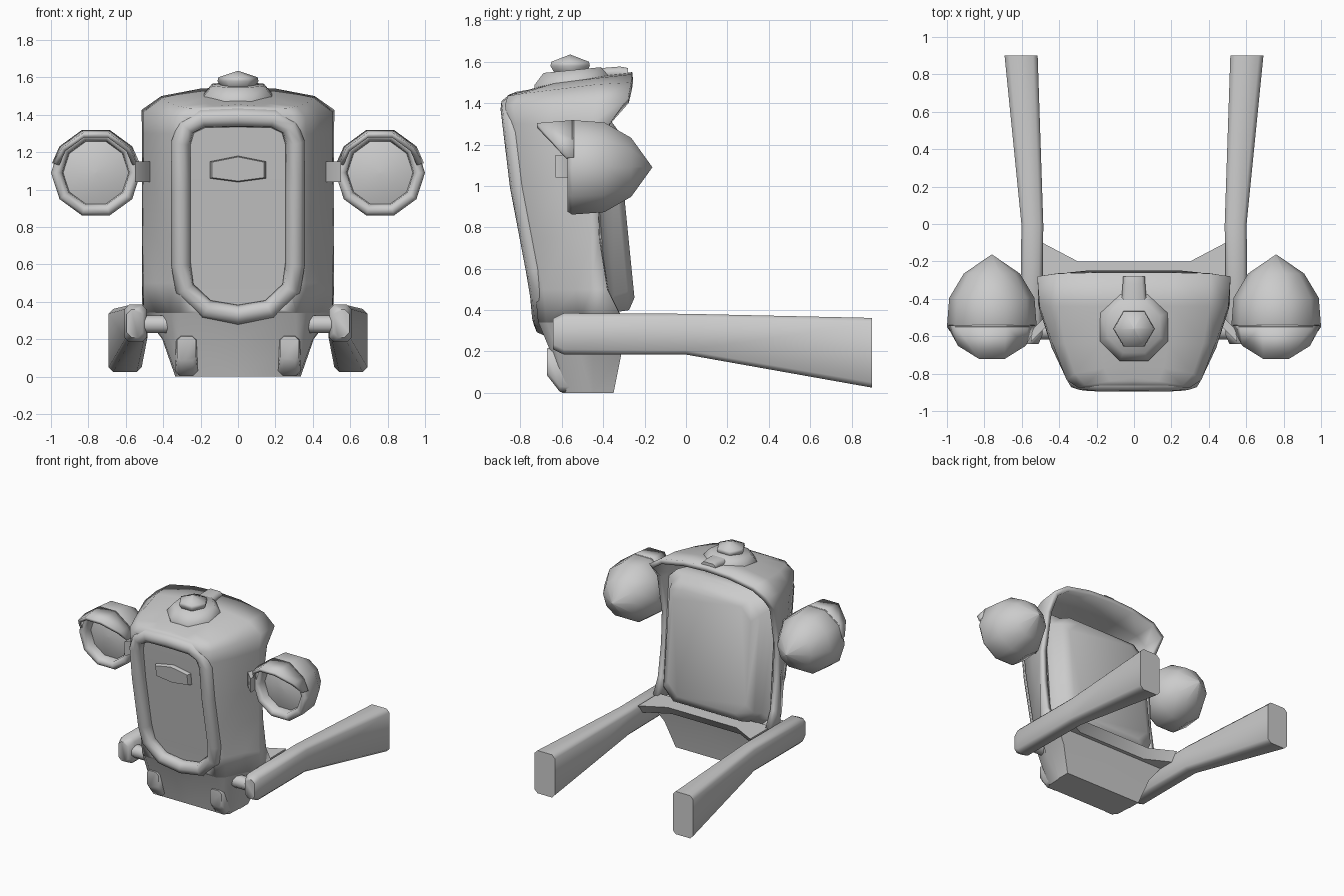
import bpy, bmesh, math

if "Cube" in bpy.data.objects:
    bpy.data.objects.remove(bpy.data.objects["Cube"])


def finish(ob, angle=55):
    bpy.ops.object.select_all(action='DESELECT')
    ob.select_set(True)
    bpy.context.view_layer.objects.active = ob
    bpy.ops.object.shade_smooth_by_angle(angle=math.radians(angle))


def loft(name, rings, closed=True, caps=True, mirror=False, fix=True, angle=55):
    """Skin a list of equal-length point rings."""
    bm = bmesh.new()
    vs = [[bm.verts.new(p) for p in r] for r in rings]
    n = len(rings[0])
    for a, b in zip(vs, vs[1:]):
        for j in range(n if closed else n - 1):
            k = (j + 1) % n
            bm.faces.new((a[j], a[k], b[k], b[j]))
    if caps:
        bm.faces.new(vs[0][::-1])
        bm.faces.new(vs[-1])
    bmesh.ops.remove_doubles(bm, verts=bm.verts, dist=1e-5)
    if fix:
        bmesh.ops.recalc_face_normals(bm, faces=bm.faces)
    me = bpy.data.meshes.new(name)
    bm.to_mesh(me)
    bm.free()
    ob = bpy.data.objects.new(name, me)
    bpy.context.collection.objects.link(ob)
    finish(ob, angle)
    if mirror:
        ob.modifiers.new("Mirror", 'MIRROR')
    return ob


def rect(x0, x1, z0, z1, c, y, tilt=0.0):
    """Chamfered rectangle facing y, optionally leaning with height."""
    pts = [(x0 + c, z0), (x1 - c, z0), (x1, z0 + c), (x1, z1 - c),
           (x1 - c, z1), (x0 + c, z1), (x0, z1 - c), (x0, z0 + c)]
    return [(x, y + tilt * (z - 0.9), z) for x, z in pts]


def front_y(z):
    """Leaning front face of the shell."""
    t = [(0.0, -0.57), (0.28, -0.68), (0.34, -0.715), (0.5, -0.73), (1.0, -0.825), (1.39, -0.872), (1.5, -0.872)]
    for (a, ya), (b, yb) in zip(t, t[1:]):
        if z <= b:
            return ya + (yb - ya) * (z - a) / (b - a)
    return t[-1][1]


def u_section(z, yr):
    f = front_y(z)
    return [(0, f, z), (0.31, f, z), (0.365, f + 0.04, z),
            (0.44, f + 0.20, z), (0.505, -0.46, z), (0.512, yr, z)]


# Grille shell and hood top: open U sections, thickened inwards
rings = [u_section(*s) for s in ((0.34, -0.30), (0.5, -0.38), (0.75, -0.42), (1.0, -0.43), (1.3, -0.37))]
rings.append([(0, -0.875, 1.39), (0.30, -0.875, 1.39), (0.36, -0.835, 1.39),
              (0.435, -0.64, 1.40), (0.505, -0.44, 1.415), (0.517, -0.28, 1.425)])
rings.append([(0, -0.862, 1.438), (0.26, -0.862, 1.435), (0.315, -0.80, 1.445),
              (0.37, -0.64, 1.465), (0.405, -0.44, 1.49), (0.41, -0.265, 1.50)])
rings.append([(0, -0.84, 1.447), (0.13, -0.84, 1.445), (0.16, -0.77, 1.46),
              (0.18, -0.64, 1.495), (0.20, -0.44, 1.52), (0.20, -0.26, 1.54)])
rings.append([(0, -0.84, 1.447), (0, -0.82, 1.455), (0, -0.76, 1.465),
              (0, -0.64, 1.50), (0, -0.44, 1.53), (0, -0.26, 1.55)])
shell = loft("grille_shell", rings, closed=False, caps=False, mirror=True, fix=False)
sol = shell.modifiers.new("Thickness", 'SOLIDIFY')
sol.thickness = 0.04
sol.offset = -1

# Grille opening cut through the front
half = [(0, 0.345), (0.16, 0.375), (0.27, 0.49), (0.285, 1.26), (0.25, 1.33), (0.18, 1.36), (0, 1.365)]
loop = half + [(-x, z) for x, z in half[-2:0:-1]]
cutter = loft("grille_cutter", [[(x, y, z) for x, z in loop] for y in (-1.1, -0.63)])
cutter.hide_render = True
cutter.display_type = 'WIRE'
cut = shell.modifiers.new("Opening", 'BOOLEAN')
cut.object = cutter
cut.solver = 'EXACT'

# Rounded rim around the opening
half = [(0, 0.33), (0.17, 0.36), (0.285, 0.47), (0.305, 0.6), (0.305, 1.0), (0.305, 1.25),
        (0.275, 1.335), (0.19, 1.38), (0, 1.385)]
loop = half + [(-x, z) for x, z in half[-2:0:-1]]
cu = bpy.data.curves.new("grille_rim", 'CURVE')
cu.dimensions = '3D'
cu.bevel_depth = 0.053
cu.bevel_resolution = 2
sp = cu.splines.new('POLY')
sp.points.add(len(loop) - 1)
for p, (x, z) in zip(sp.points, loop):
    p.co = (x, front_y(z) + 0.026, z, 1)
sp.use_cyclic_u = True
rim = bpy.data.objects.new("grille_rim", cu)
bpy.context.collection.objects.link(rim)
bpy.ops.object.select_all(action='DESELECT')
rim.select_set(True)
bpy.context.view_layer.objects.active = rim
bpy.ops.object.convert(target='MESH')
finish(bpy.context.view_layer.objects.active, 75)

# Recessed grille panel and its badge plate
rows = []
for z in (0.33, 0.5, 1.0, 1.37):
    f = front_y(z) + 0.042
    rows.append([(-0.32, f, z), (0.32, f, z), (0.32, f + 0.04, z), (-0.32, f + 0.04, z)])
loft("grille_panel", rows)
badge = [(-0.15, 1.06), (0, 1.04), (0.15, 1.06), (0.15, 1.15), (0, 1.18), (-0.15, 1.15)]
loft("badge_plate", [[(x * s, front_y(z) + d, 1.11 + (z - 1.11) * s) for x, z in badge]
                     for d, s in ((0.07, 1), (0.03, 1), (0.01, 0.92))])

# Radiator block seen from behind
loft("radiator", [rect(-0.42, 0.42, 0.36, 1.35, 0.06, -0.50, -0.08),
                  rect(-0.465, 0.465, 0.36, 1.35, 0.07, -0.42, -0.08),
                  rect(-0.42, 0.42, 0.39, 1.33, 0.08, -0.39, -0.10),
                  rect(-0.395, 0.395, 0.40, 1.32, 0.09, -0.325, -0.10),
                  rect(-0.34, 0.34, 0.46, 1.27, 0.09, -0.293, -0.10)], angle=65)

# Lower apron continuing the shell down to the ground
rings = []
for z, f, w1, w2, w, r in ((0, -0.60, 0.29, 0.325, 0.335, -0.35), (0.2, -0.655, 0.31, 0.36, 0.405, -0.31)):
    rings.append([(0, f, z), (w1, f, z), (w2, f + 0.03, z), (w - 0.005, f + 0.14, z), (w, -0.45, z), (w, r, z), (0, r, z)])
rings.append(u_section(0.345, -0.27) + [(0, -0.27, 0.345)])
loft("lower_apron", rings, closed=False, mirror=True)

# Cross member with flared ends joining the rails
plan = [(0, -0.36), (0.49, -0.36), (0.49, -0.10), (0.30, -0.20), (0, -0.20)]
loft("cross_member", [[(x, y - d, z) for x, y in plan] for z, d in ((0.31, 0.05), (0.38, 0))],
     closed=False, mirror=True, angle=30)

# Chassis rails
loft("chassis_rail", [rect(0.51, 0.595, 0.21, 0.36, 0.025, -0.642),
                      rect(0.488, 0.608, 0.185, 0.385, 0.025, -0.59),
                      rect(0.485, 0.602, 0.185, 0.382, 0.02, 0.0),
                      rect(0.515, 0.692, 0.025, 0.362, 0.025, 0.9)], mirror=True, angle=60)
loft("rail_bracket", [[(x, -0.57 + 0.05 * math.cos(a), 0.28 + 0.05 * math.sin(a))
                       for a in [math.pi / 4 * (i + .5) for i in range(8)]]
                      for x in (0.36, 0.52)], mirror=True)

# Bumper guards
loft("bumper_guard", [rect(0.215, 0.335, 0.005, 0.22, 0.02, -0.54),
                      rect(0.215, 0.335, 0.005, 0.225, 0.025, -0.61),
                      rect(0.225, 0.325, 0.085, 0.215, 0.02, -0.672)], mirror=True, angle=65)

# Headlamps: ten-sided bowl, rolled rim and bulging lens
CX, CZ = 0.76, 1.09


def lamp_ring(y, r):
    return [(CX + r * math.cos(i * math.pi / 5), y, CZ + r * math.sin(i * math.pi / 5)) for i in range(10)]


prof = [(-0.163, 0.001), (-0.265, 0.15), (-0.395, 0.228), (-0.55, 0.24), (-0.573, 0.225),
        (-0.573, 0.20), (-0.555, 0.18), (-0.50, 0.175), (-0.525, 0.10), (-0.53, 0.001)]
loft("headlamp", [lamp_ring(y, r) for y, r in prof], mirror=True, angle=60)

# Peaked visors over the lamps
arc = [(12, -0.58), (36, -0.65), (72, -0.72), (108, -0.72), (144, -0.65), (168, -0.58)]
back, lip = [], []
for deg, y in arc:
    c, s = math.cos(math.radians(deg)), math.sin(math.radians(deg))
    back.append((CX + 0.228 * c, -0.54, CZ + 0.228 * s))
    lip.append((CX + 0.212 * c, y, CZ + 0.212 * s))
visor = loft("headlamp_visor", [back, lip], closed=False, caps=False, mirror=True)
th = visor.modifiers.new("Thickness", 'SOLIDIFY')
th.thickness = 0.025
th.offset = 0
loft("headlamp_stalk", [[(x, y + d, z) for y, z in ((-0.63, 1.04), (-0.57, 1.04), (-0.57, 1.15), (-0.63, 1.15))]
                        for x, d in ((0.45, 0.10), (0.55, 0.0))], mirror=True)


# Hood ornament: stepped base, cap and tail
def disc(n, r, z, off, cy, lean):
    pts = []
    for i in range(n):
        a = math.tau * (i + off) / n
        y = cy + r * math.sin(a)
        pts.append((r * math.cos(a), y, z + lean * (y - cy)))
    return pts


loft("ornament_base", [disc(8, r, z, 0.5, -0.55, 0.1) for r, z in ((0.198, 1.485), (0.198, 1.505), (0.15, 1.56))])
loft("ornament_cap", [disc(6, r, z, 0, -0.56, 0) for r, z in ((0.09, 1.55), (0.11, 1.58), (0.105, 1.60), (0.001, 1.635))],
     angle=60)
loft("ornament_tail", [rect(-w, w, 1.515, z, 0.018, y) for y, w, z in
                       ((-0.45, 0.07, 1.566), (-0.32, 0.06, 1.577), (-0.28, 0.06, 1.57))])
